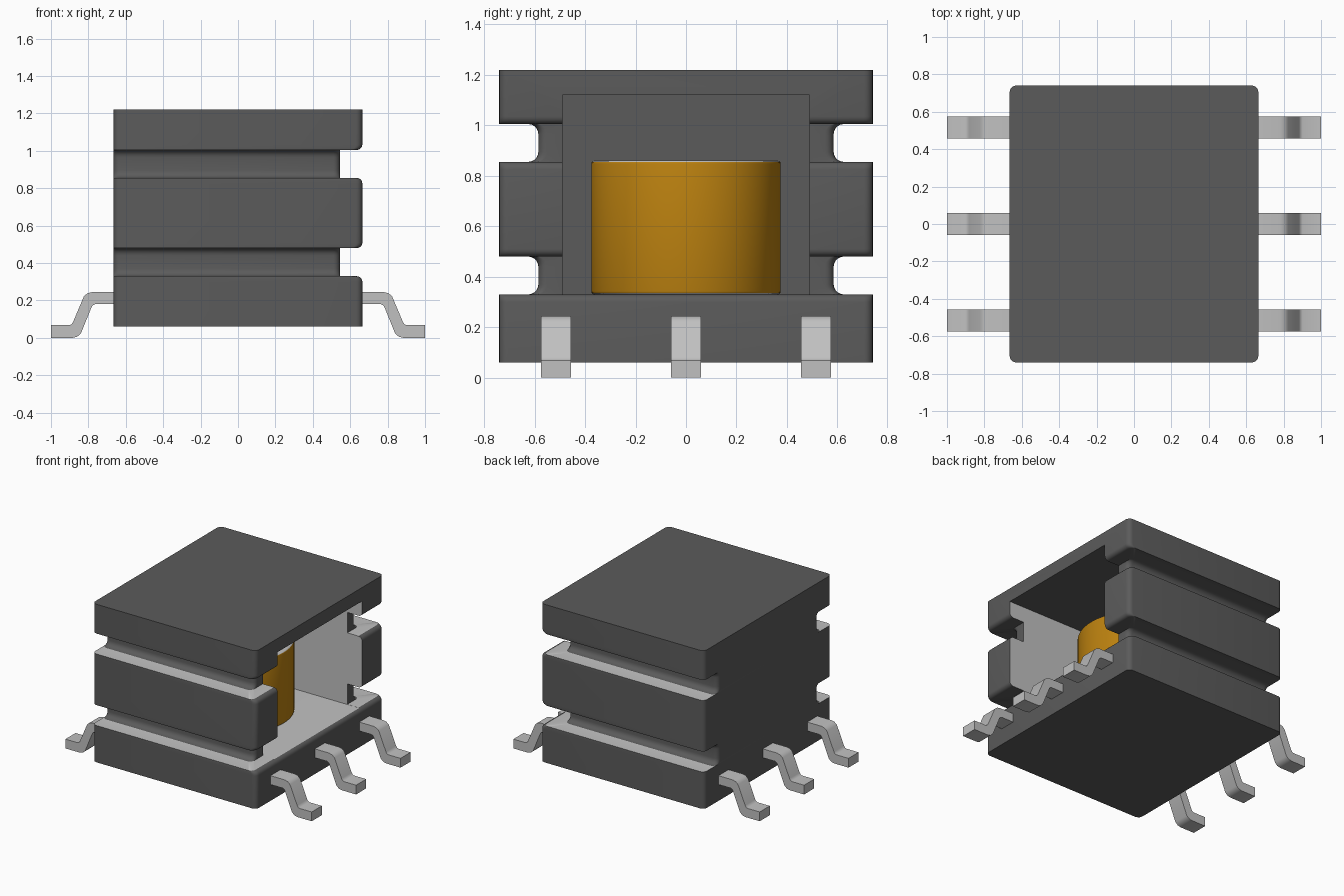
import bpy, bmesh, math
from mathutils import Vector

cube = bpy.data.objects.get("Cube")
if cube:
    bpy.data.objects.remove(cube, do_unlink=True)


def material(name, rgb):
    m = bpy.data.materials.new(name)
    m.use_nodes = True
    col = (*rgb, 1.0)
    m.diffuse_color = col
    m.node_tree.nodes["Principled BSDF"].inputs["Base Color"].default_value = col
    return m


DARK = material("dark grey core", (0.105, 0.105, 0.105))
LIGHT = material("light grey metal", (0.53, 0.53, 0.53))
COPPER = material("copper wire", (0.50, 0.22, 0.005))


def finish(bm, name, mats, smooth=True):
    bmesh.ops.recalc_face_normals(bm, faces=bm.faces)
    me = bpy.data.meshes.new(name)
    bm.to_mesh(me)
    bm.free()
    ob = bpy.data.objects.new(name, me)
    bpy.context.collection.objects.link(ob)
    for m in mats:
        me.materials.append(m)
    if smooth:
        shade(ob)
    return ob


def shade(ob):
    bpy.ops.object.select_all(action='DESELECT')
    ob.select_set(True)
    bpy.context.view_layer.objects.active = ob
    bpy.ops.object.shade_smooth_by_angle(angle=math.radians(35))


# Housing: rounded rectangles stacked in z, pulled in at the two grooves
HX, HY, R = 0.665, 0.74, 0.035
STEPS = 5
ARC = [math.pi / 2 * i / STEPS for i in range(STEPS + 1)]


def ring(bm, z, iy, ix):
    x0, x1, y1 = -HX, HX - ix, HY - iy
    verts = []
    for q, (cx, cy) in enumerate([(x1 - R, y1 - R), (x0 + R, y1 - R),
                                  (x0 + R, R - y1), (x1 - R, R - y1)]):
        for a in ARC:
            t = a + q * math.pi / 2
            verts.append(bm.verts.new((cx + R * math.cos(t), cy + R * math.sin(t), z)))
    return verts


def groove(lo, hi):
    edge, fillet, dy, dx = 0.03, 0.04, 0.155, 0.12
    half = [(edge * (math.sin(a) - 1), 0, edge * (1 - math.cos(a))) for a in ARC]
    half += [(fillet * (1 - math.cos(a)), dy - fillet + fillet * math.sin(a), dx) for a in ARC]
    return ([(lo + h, iy, ix) for h, iy, ix in half]
            + [(hi - h, iy, ix) for h, iy, ix in reversed(half)])


levels = [(0.06, 0, 0)] + groove(0.33, 0.48) + groove(0.855, 1.005) + [(1.22, 0, 0)]
bm = bmesh.new()
rings = [ring(bm, *lv) for lv in levels]
for a, b in zip(rings, rings[1:]):
    n = len(a)
    for i in range(n):
        j = (i + 1) % n
        bm.faces.new((a[i], a[j], b[j], b[i]))
bm.faces.new(rings[0])
bm.faces.new(rings[-1])
housing = finish(bm, "core_housing", [DARK, LIGHT], smooth=False)

# Open chamber on the +x side
lo, hi = Vector((-0.5, -0.49, 0.329)), Vector((1.0, 0.49, 1.12))
bm = bmesh.new()
bmesh.ops.create_cube(bm, size=1)
for v in bm.verts:
    v.co = Vector([(lo[k] + hi[k]) / 2 + v.co[k] * (hi[k] - lo[k]) for k in range(3)])
cutter = finish(bm, "chamber_cutter", [DARK, LIGHT], smooth=False)
cutter.hide_render = True
mod = housing.modifiers.new("chamber", 'BOOLEAN')
mod.operation = 'DIFFERENCE'
mod.solver = 'EXACT'
mod.object = cutter
bpy.context.view_layer.objects.active = housing
bpy.ops.object.modifier_apply(modifier=mod.name)
bpy.data.objects.remove(cutter, do_unlink=True)

# Ledges, chamber floor and chamber side walls are light
for p in housing.data.polygons:
    ledge = p.normal.z > 0.995 and p.center.z < 1.15
    side = abs(p.normal.y) > 0.99 and abs(abs(p.center.y) - 0.49) < 0.005
    p.material_index = 1 if ledge or side else 0
shade(housing)

# Winding: copper drum with light rounded rims and ends
bm = bmesh.new()
bmesh.ops.create_cone(bm, cap_ends=True, segments=64, radius1=0.375, radius2=0.375, depth=0.53)
bmesh.ops.translate(bm, verts=bm.verts, vec=(0, 0, 0.595))
rims = [e for e in bm.edges if abs(e.verts[0].co.z - e.verts[1].co.z) < 1e-4]
bmesh.ops.bevel(bm, geom=rims, offset=0.012, segments=3, profile=0.5, affect='EDGES')
bm.normal_update()
for f in bm.faces:
    f.material_index = 1 if abs(f.normal.z) > 0.4 else 0
finish(bm, "winding", [COPPER, LIGHT])

# Gull-wing leads: side profile extruded along y, three per side
PROFILE = [(0.64, 0.245), (0.78, 0.245), (0.805, 0.239), (0.824, 0.222),
           (0.882, 0.085), (0.89, 0.073), (0.902, 0.068), (1.0, 0.068),
           (1.0, 0.0), (0.885, 0.0), (0.86, 0.006), (0.84, 0.024),
           (0.783, 0.164), (0.776, 0.175), (0.764, 0.18), (0.64, 0.18)]


def lead(name, side, y):
    bm = bmesh.new()
    w = 0.0585
    face = bm.faces.new([bm.verts.new((side * x, y - w, z)) for x, z in PROFILE])
    ext = bmesh.ops.extrude_face_region(bm, geom=[face])
    moved = [g for g in ext["geom"] if isinstance(g, bmesh.types.BMVert)]
    bmesh.ops.translate(bm, verts=moved, vec=(0, 2 * w, 0))
    finish(bm, name, [LIGHT])


for side, sname in ((1, "left"), (-1, "right")):
    for y, pname in ((-0.515, "front"), (0.0, "middle"), (0.515, "back")):
        lead(f"{pname}_{sname}_lead", side, y)
